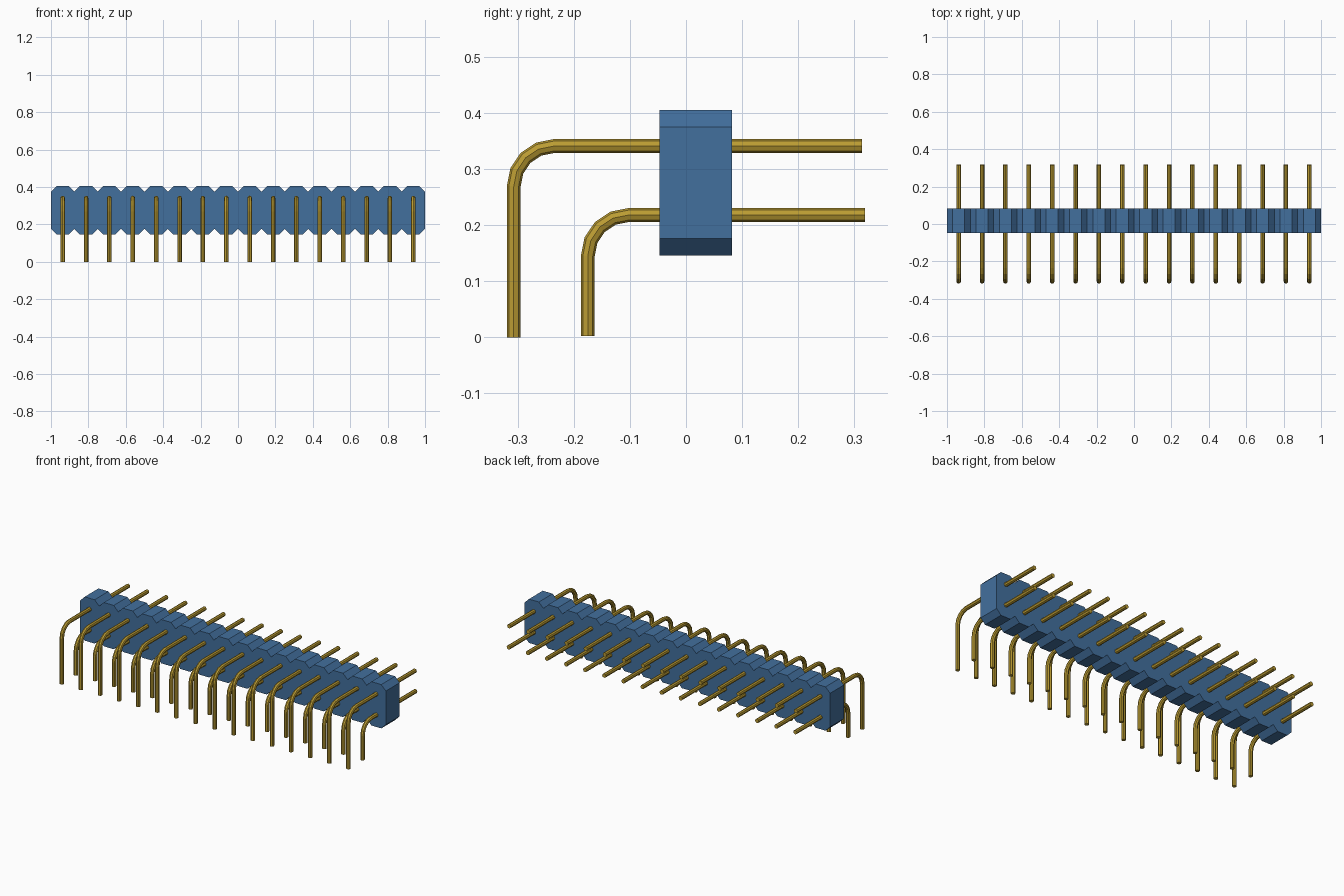
import bpy, bmesh, math
from mathutils import Vector

cube = bpy.data.objects.get("Cube")
if cube:
    bpy.data.objects.remove(cube, do_unlink=True)

COUNT, PITCH = 16, 0.125
SIDES, RADIUS = 8, 0.0122


def material(name, color):
    m = bpy.data.materials.new(name)
    m.use_nodes = True
    m.diffuse_color = color
    m.node_tree.nodes["Principled BSDF"].inputs["Base Color"].default_value = color
    return m


blue = material("blue plastic", (0.055, 0.16, 0.34, 1))
gold = material("gold metal", (0.50, 0.335, 0.033, 1))


def finish(bm, name, mat):
    bmesh.ops.recalc_face_normals(bm, faces=bm.faces)
    mesh = bpy.data.meshes.new(name)
    bm.to_mesh(mesh)
    bm.free()
    mesh.materials.append(mat)
    obj = bpy.data.objects.new(name, mesh)
    bpy.context.collection.objects.link(obj)
    return obj


# Housing: one notched outline extruded from front to back
def build_housing():
    low, high, cut = 0.146, 0.405, 0.03
    front, back = -0.047, 0.082
    top, bottom = [], []
    for i in range(COUNT + 1):
        seam = -1 + i * PITCH
        xs = [(seam, cut)]
        if i > 0:
            xs.insert(0, (seam - cut, 0))
        if i < COUNT:
            xs.append((seam + cut, 0))
        top += [(x, high - d) for x, d in xs]
        bottom += [(x, low + d) for x, d in xs]
    bm = bmesh.new()
    outline = [bm.verts.new((x, front, z)) for x, z in bottom + top[::-1]]
    face = bm.faces.new(outline)
    result = bmesh.ops.extrude_face_region(bm, geom=[face])
    moved = [v for v in result["geom"] if isinstance(v, bmesh.types.BMVert)]
    bmesh.ops.translate(bm, verts=moved, vec=(0, back - front, 0))
    bmesh.ops.triangulate(bm, faces=[f for f in bm.faces if len(f.verts) > 4])
    finish(bm, "housing", blue)


# Bent pin: straight tail, rounded elbow, then a leg going down
def pin_path(tail, height, leg, foot, bend):
    pts = [Vector((0, tail, height))]
    for k in range(5):
        a = math.pi / 2 * k / 4
        pts.append(Vector((0, leg + bend - bend * math.sin(a),
                           height - bend + bend * math.cos(a))))
    return pts + [Vector((0, leg, foot))]


def sweep(bm, path, x):
    rings = []
    for i, p in enumerate(path):
        before = (p - path[i - 1]).normalized() if i else None
        after = (path[i + 1] - p).normalized() if i < len(path) - 1 else None
        before, after = before or after, after or before
        tangent = (before + after).normalized()
        stretch = 1 / tangent.dot(after)
        side = Vector((1, 0, 0))
        normal = tangent.cross(side) * stretch
        ring = []
        for k in range(SIDES):
            a = math.tau * k / SIDES
            offset = (side * math.cos(a) + normal * math.sin(a)) * RADIUS
            ring.append(bm.verts.new(p + offset + Vector((x, 0, 0))))
        rings.append(ring)
    for r, s in zip(rings, rings[1:]):
        for k in range(SIDES):
            n = (k + 1) % SIDES
            bm.faces.new((r[k], r[n], s[n], s[k]))
    bm.faces.new(rings[0])
    bm.faces.new(rings[-1])


def build_pins(name, path):
    bm = bmesh.new()
    for i in range(COUNT):
        sweep(bm, path, (i - (COUNT - 1) / 2) * PITCH)
    finish(bm, name, gold)


build_housing()
build_pins("upper_pins", pin_path(0.314, 0.341, -0.307, 0.0, 0.072))
build_pins("lower_pins", pin_path(0.319, 0.218, -0.175, 0.002, 0.073))
